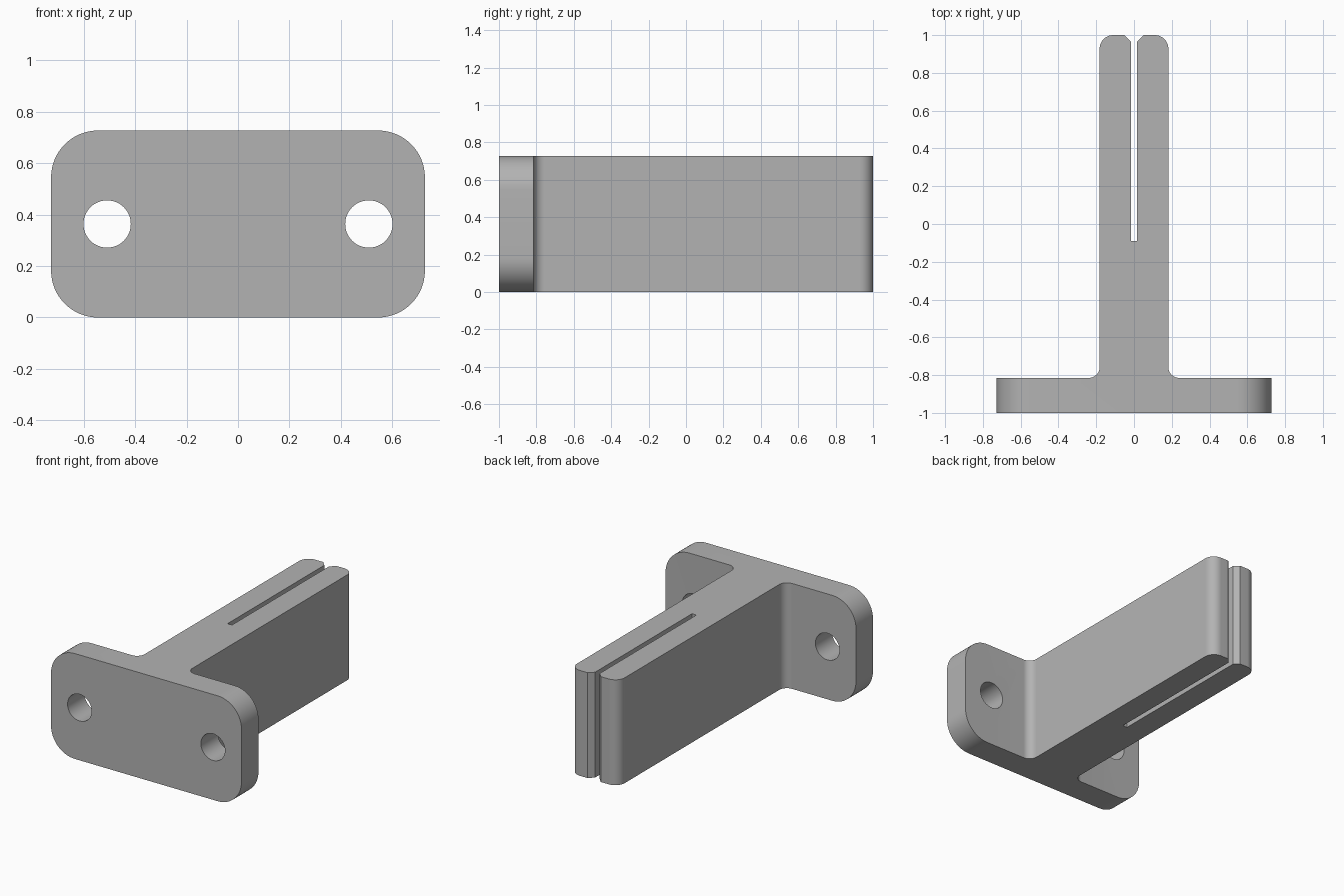
import bpy, bmesh
from math import sin, cos, radians
from mathutils import Vector

cube = bpy.data.objects.get("Cube")
if cube:
    bpy.data.objects.remove(cube, do_unlink=True)

W, H = 0.727, 0.727          # plate half width and full height
BLADE, PLATE_BACK = 0.182, -0.815

grey = bpy.data.materials.new("plain_grey")
grey.use_nodes = True
grey.diffuse_color = (0.45, 0.45, 0.45, 1)
grey.node_tree.nodes["Principled BSDF"].inputs["Base Color"].default_value = (0.45, 0.45, 0.45, 1)


def arc(cx, cy, r, start, end, n=12):
    angles = [radians(start + (end - start) * i / n) for i in range(n + 1)]
    return [(cx + r * cos(a), cy + r * sin(a)) for a in angles]


def prism(name, outline, place, direction):
    """Extrude a closed 2D outline, placed in space by a function."""
    bm = bmesh.new()
    face = bm.faces.new([bm.verts.new(place(u, v)) for u, v in outline])
    top = bmesh.ops.extrude_face_region(bm, geom=[face])
    verts = [g for g in top["geom"] if isinstance(g, bmesh.types.BMVert)]
    bmesh.ops.translate(bm, verts=verts, vec=Vector(direction))
    bmesh.ops.recalc_face_normals(bm, faces=bm.faces)
    mesh = bpy.data.meshes.new(name)
    bm.to_mesh(mesh)
    bm.free()
    mesh.materials.append(grey)
    obj = bpy.data.objects.new(name, mesh)
    bpy.context.collection.objects.link(obj)
    return obj


def boolean(target, cutter, operation):
    mod = target.modifiers.new(cutter.name, 'BOOLEAN')
    mod.operation, mod.object, mod.solver = operation, cutter, 'EXACT'
    bpy.context.view_layer.objects.active = target
    bpy.ops.object.modifier_apply(modifier=mod.name)
    bpy.data.objects.remove(cutter, do_unlink=True)


# Plan outline: flange, root fillet, rounded blade end, chamfered slot
half = [(0.9, -1.1), (0.9, PLATE_BACK)]
half += arc(BLADE + 0.058, PLATE_BACK + 0.058, 0.058, 270, 180)
half += arc(BLADE - 0.072, 1 - 0.072, 0.072, 0, 90)
half += [(0.05, 1), (0.017, 0.966), (0.017, -0.09)]
plan = half + [(-x, y) for x, y in reversed(half)]
bracket = prism("slotted_bracket", plan, lambda u, v: (u, v, -0.1), (0, 0, H + 0.2))

# Rounded front outline trims the bracket to its height and corners
R = 0.182
corners = [(W - R, H - R, 0), (R - W, H - R, 90), (R - W, R, 180), (W - R, R, 270)]
front = [p for cx, cz, a in corners for p in arc(cx, cz, R, a, a + 90, 16)]
boolean(bracket, prism("front_trim", front, lambda u, v: (u, -1, v), (0, 2.2, 0)), 'INTERSECT')

# Screw holes through the flange
for side, name in ((1, "left_hole"), (-1, "right_hole")):
    ring = arc(side * 0.509, H / 2, 0.092, 0, 360, 48)[:-1]
    boolean(bracket, prism(name, ring, lambda u, v: (u, -1.1, v), (0, 0.4, 0)), 'DIFFERENCE')

bpy.ops.object.select_all(action='DESELECT')
bracket.select_set(True)
bpy.context.view_layer.objects.active = bracket
bpy.ops.object.shade_smooth_by_angle(angle=radians(30))
